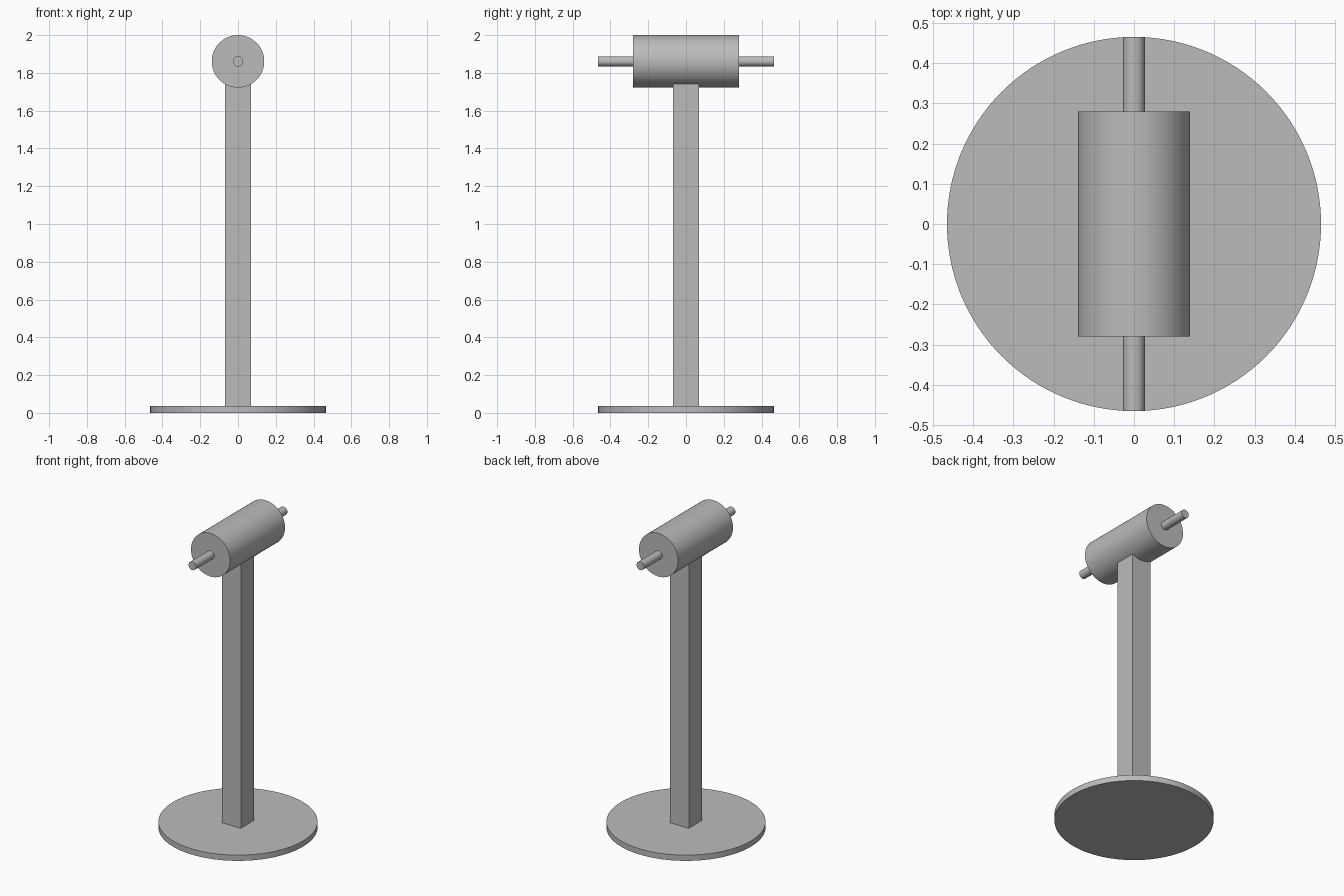
import bpy
from math import pi, radians

if "Cube" in bpy.data.objects:
    bpy.data.objects.remove(bpy.data.objects["Cube"])

# Single grey finish
grey = bpy.data.materials.new("plain_grey")
grey.use_nodes = True
colour = (0.5, 0.5, 0.5, 1)
grey.diffuse_color = colour
grey.node_tree.nodes["Principled BSDF"].inputs["Base Color"].default_value = colour


def finish(name):
    obj = bpy.context.object
    obj.name = name
    obj.data.materials.append(grey)
    return obj


def cylinder(name, radius, length, location, along_y=False, sides=64):
    bpy.ops.mesh.primitive_cylinder_add(
        vertices=sides, radius=radius, depth=length, location=location,
        rotation=(pi / 2 if along_y else 0, 0, 0))
    bpy.ops.object.shade_smooth_by_angle(angle=radians(30))
    return finish(name)


BASE_HEIGHT = 0.037
DRUM_RADIUS = 0.139
AXIS = 2 - DRUM_RADIUS
POST_TOP = 1.8

# Round foot plate
cylinder("base_plate", 0.465, BASE_HEIGHT, (0, 0, BASE_HEIGHT / 2), sides=128)

# Square post, its top sunk into the drum
bpy.ops.mesh.primitive_cube_add(size=1, location=(0, 0, (BASE_HEIGHT + POST_TOP) / 2))
post = finish("post")
post.scale = (0.136, 0.136, POST_TOP - BASE_HEIGHT)
bpy.ops.object.transform_apply(location=False, rotation=False, scale=True)

# Horizontal drum with an axle stub at each end
cylinder("drum", DRUM_RADIUS, 0.56, (0, 0, AXIS), along_y=True)
for name, side in (("front_axle", -1), ("back_axle", 1)):
    cylinder(name, 0.027, 0.195, (0, side * 0.3675, AXIS), along_y=True, sides=32)
